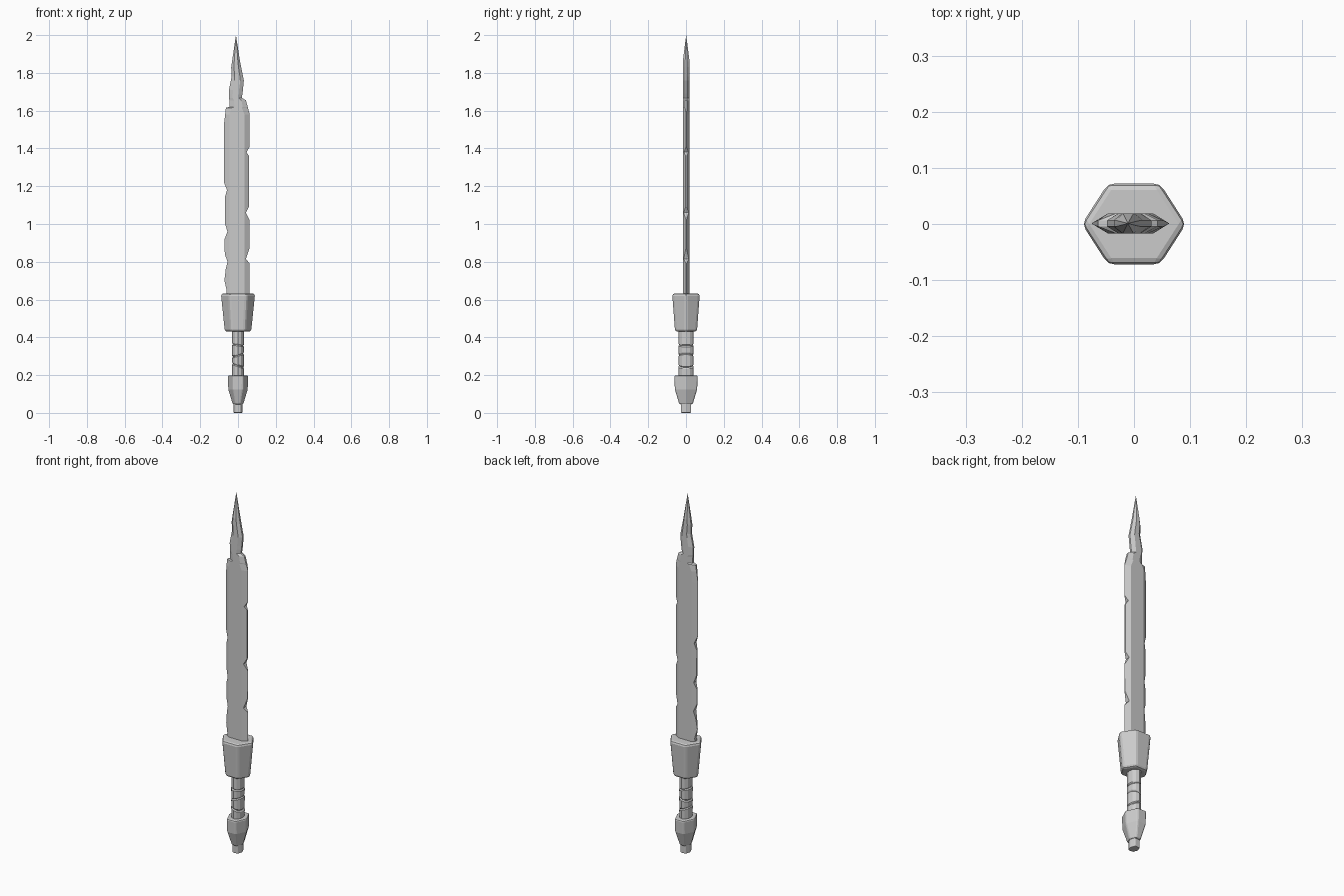
import bpy, bmesh
from math import sin, cos, tau

if "Cube" in bpy.data.objects:
    bpy.data.objects.remove(bpy.data.objects["Cube"])


def loft(name, rings, bevel=0.0, segments=2):
    """Skin a stack of equal-length point rings into a closed solid."""
    bm = bmesh.new()
    loops = [[bm.verts.new(p) for p in ring] for ring in rings]
    n = len(loops[0])
    for a, b in zip(loops, loops[1:]):
        for i in range(n):
            j = (i + 1) % n
            bm.faces.new((a[i], a[j], b[j], b[i]))
    bm.faces.new(loops[0][::-1])
    bm.faces.new(loops[-1])
    bmesh.ops.remove_doubles(bm, verts=bm.verts, dist=1e-5)
    bmesh.ops.recalc_face_normals(bm, faces=bm.faces)
    mesh = bpy.data.meshes.new(name)
    bm.to_mesh(mesh)
    bm.free()
    ob = bpy.data.objects.new(name, mesh)
    bpy.context.collection.objects.link(ob)
    if bevel:
        mod = ob.modifiers.new("soft_edges", 'BEVEL')
        mod.width = bevel
        mod.segments = segments
        mod.limit_method = 'ANGLE'
    return ob


def hexagon(rx, ry, z, flat=0.5):
    """Six-sided section with points on the x axis and flats facing y."""
    f = rx * flat
    return [(rx, 0, z), (f, ry, z), (-f, ry, z), (-rx, 0, z), (-f, -ry, z), (f, -ry, z)]


def oval(rx, ry, z, n=12, tilt=0.0):
    return [(rx * cos(tau * i / n), ry * sin(tau * i / n), z + tilt * rx * cos(tau * i / n))
            for i in range(n)]


def interp(profile, z):
    for (z0, x0), (z1, x1) in zip(profile, profile[1:]):
        if z <= z1:
            return x0 + (x1 - x0) * (z - z0) / (z1 - z0)
    return profile[-1][1]


# Pommel button, pommel and guard
loft("pommel_button", [hexagon(0.025, 0.027, 0.0, 0.6), hexagon(0.025, 0.027, 0.06, 0.6)], 0.004)
loft("pommel", [hexagon(0.029, 0.035, 0.045), hexagon(0.053, 0.059, 0.125),
                hexagon(0.055, 0.062, 0.198)], 0.007)
loft("guard", [hexagon(0.073, 0.058, 0.43), hexagon(0.094, 0.073, 0.632)], 0.012)

# Grip: tilted leather bands with pinched seams
rings = [oval(0.03, 0.039, 0.18)]
for z, tilt in ((0.25, -0.35), (0.305, 0.3), (0.36, -0.15)):
    rings += [oval(0.032, 0.041, z - 0.006, tilt=tilt), oval(0.027, 0.036, z, tilt=tilt),
              oval(0.031, 0.04, z + 0.006, tilt=tilt)]
rings.append(oval(0.031, 0.04, 0.45))
loft("grip", rings)

# Blade: chipped left and right edges as (z, x), ending in a broken-off spike
left = [(0.58, -0.068), (0.65, -0.06), (0.70, -0.072), (0.76, -0.065), (0.80, -0.055),
        (0.84, -0.07), (0.92, -0.071), (0.96, -0.056), (1.0, -0.068), (1.14, -0.07),
        (1.18, -0.058), (1.22, -0.074), (1.52, -0.075), (1.615, -0.064), (1.62, -0.045),
        (1.71, -0.048), (1.78, -0.034), (1.83, -0.036), (2.0, -0.011)]
right = [(0.58, 0.062), (0.79, 0.062), (0.815, 0.042), (0.87, 0.06), (1.02, 0.062),
         (1.06, 0.042), (1.09, 0.057), (1.36, 0.058), (1.38, 0.045), (1.41, 0.062),
         (1.58, 0.062), (1.655, 0.042), (1.668, 0.02), (1.69, 0.024), (1.76, 0.031),
         (1.86, 0.011), (2.0, -0.0109)]
HALF, SLOPE = 0.018, 0.018 / 0.029
sections = []
for z in sorted({p[0] for p in left + right}):
    a, b = interp(left, z), interp(right, z)
    t = HALF * min(1, max(0.01, (2.0 - z) / 0.13))
    mid = (a + b) / 2
    # Chips cut into the ground bevel expose a little thickness
    ta, tb = ((a + 0.075) * SLOPE, (0.063 - b) * SLOPE) if z < 1.615 else (t * 0.3, t * 0.3)
    ta, tb = (max(0.0006, min(t * 0.95, v)) if z < 1.99 else t * 0.3 for v in (ta, tb))
    ia = max(-0.046, a + 0.004) if z < 1.615 else mid + 0.45 * (a - mid)
    ib = min(0.034, b - 0.004) if z < 1.615 else mid + 0.45 * (b - mid)
    y = 0.001
    sections.append([(a, y - ta, z), (ia, y - t, z), (ib, y - t, z), (b, y - tb, z),
                     (b, y + tb, z), (ib, y + t, z), (ia, y + t, z), (a, y + ta, z)])
loft("blade", sections)
